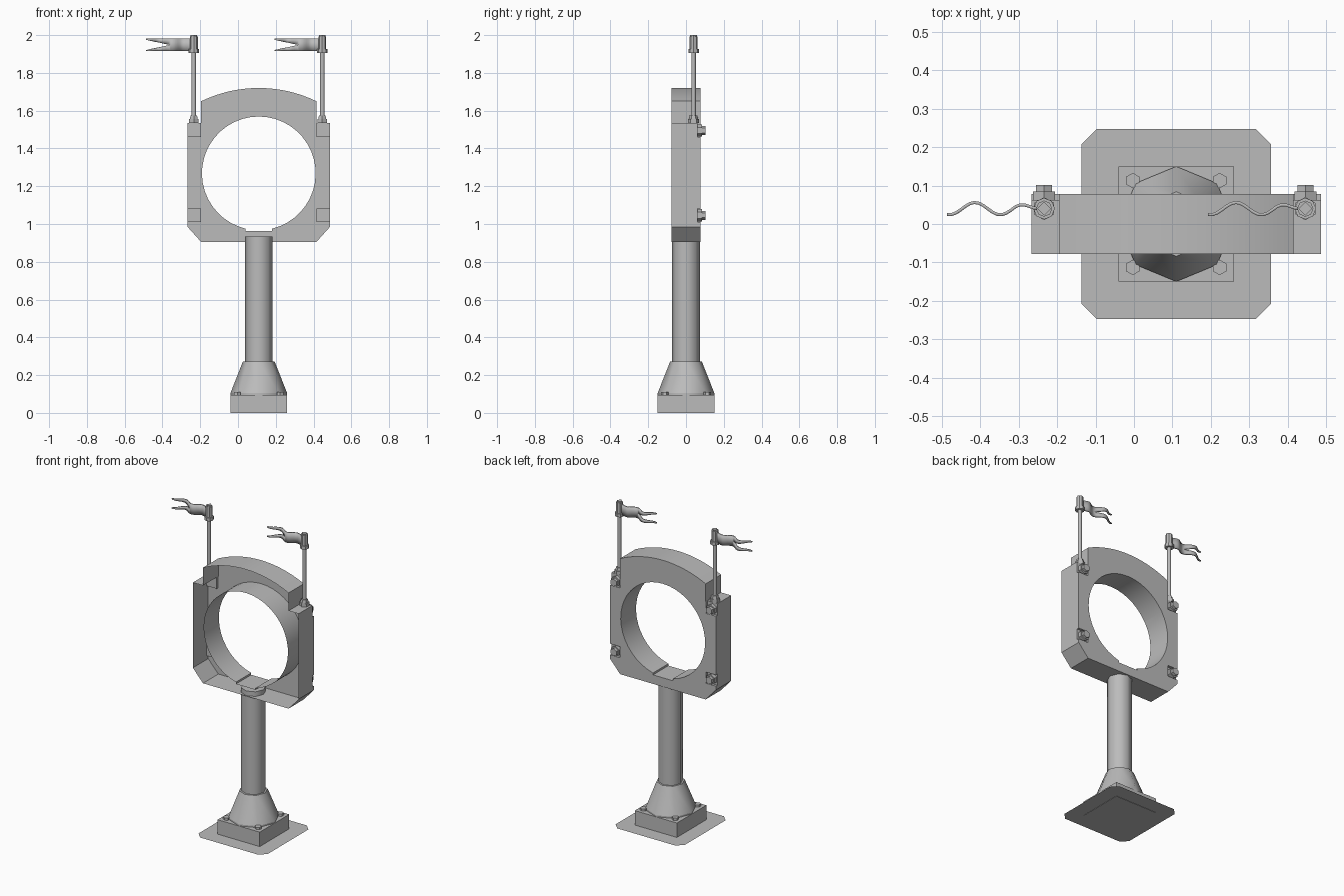
import bpy, bmesh
from math import sin, cos, pi, radians, sqrt
from mathutils import Matrix, Vector

if "Cube" in bpy.data.objects:
    bpy.data.objects.remove(bpy.data.objects["Cube"], do_unlink=True)

CX = 0.11            # axis of the column and ring
HALF = 0.078         # half depth of the frame
POST_X = (-0.234, 0.446)

grey = bpy.data.materials.new("plain_grey")
grey.use_nodes = True
grey.diffuse_color = (0.5, 0.5, 0.5, 1)
grey.node_tree.nodes["Principled BSDF"].inputs["Base Color"].default_value = (0.5, 0.5, 0.5, 1)


def finish(bm, name, smooth=None):
    bmesh.ops.recalc_face_normals(bm, faces=bm.faces)
    mesh = bpy.data.meshes.new(name)
    bm.to_mesh(mesh)
    bm.free()
    mesh.materials.append(grey)
    obj = bpy.data.objects.new(name, mesh)
    bpy.context.collection.objects.link(obj)
    if smooth:
        smooth_object(obj, smooth)
    return obj


def smooth_object(obj, angle):
    bpy.ops.object.select_all(action='DESELECT')
    obj.select_set(True)
    bpy.context.view_layer.objects.active = obj
    bpy.ops.object.shade_smooth_by_angle(angle=radians(angle))


def prism(name, profile, y0, y1):
    """Extrude an x/z outline along y."""
    bm = bmesh.new()
    face = bm.faces.new([bm.verts.new((x, y0, z)) for x, z in profile])
    new = bmesh.ops.extrude_face_region(bm, geom=[face])["geom"]
    bmesh.ops.translate(bm, vec=(0, y1 - y0, 0),
                        verts=[v for v in new if isinstance(v, bmesh.types.BMVert)])
    return finish(bm, name)


def stack(name, tiers, base, sides, turn=0, axis='Z', smooth=None):
    """Stacked cones; each tier is (bottom, top, bottom radius, top radius)."""
    bm = bmesh.new()
    for low, high, r1, r2 in tiers:
        spin = Matrix.Rotation(turn, 4, 'Z')
        tilt = Matrix.Rotation(-pi / 2, 4, 'X') if axis == 'Y' else Matrix()
        place = Matrix.Translation(base) @ tilt @ Matrix.Translation((0, 0, (low + high) / 2)) @ spin
        bmesh.ops.create_cone(bm, cap_ends=True, segments=sides, radius1=r1, radius2=r2,
                              depth=high - low, matrix=place)
    return finish(bm, name, smooth)


def box(name, low, high):
    bm = bmesh.new()
    low, high = Vector(low), Vector(high)
    bmesh.ops.create_cube(bm, size=1, matrix=Matrix.Translation((low + high) / 2)
                          @ Matrix.Diagonal((*(high - low), 1)))
    return finish(bm, name)


def cut(target, cutter):
    mod = target.modifiers.new("cut", 'BOOLEAN')
    mod.operation, mod.solver, mod.object = 'DIFFERENCE', 'EXACT', cutter
    bpy.context.view_layer.objects.active = target
    bpy.ops.object.modifier_apply(modifier=mod.name)
    bpy.data.objects.remove(cutter, do_unlink=True)


# Ground plate with clipped corners
half, clip = 0.247, 0.04
bm = bmesh.new()
corners = []
for sx, sy in ((1, 1), (-1, 1), (-1, -1), (1, -1)):
    pair = [(sx * half, sy * (half - clip)), (sx * (half - clip), sy * half)]
    corners += pair if sx * sy > 0 else pair[::-1]
bm.faces.new([bm.verts.new((CX + x, y, 0.002)) for x, y in corners])
finish(bm, "ground_plate")

# Base block, bolts, flared foot and column
box("base_block", (CX - 0.15, -0.15, 0), (CX + 0.15, 0.15, 0.095))
for sx in (-1, 1):
    for sy in (-1, 1):
        stack("base_bolt", [(0.095, 0.11, 0.02, 0.02)],
              (CX + sx * 0.113, sy * 0.113, 0), 6)
stack("flared_foot", [(0.095, 0.105, 0.15, 0.15), (0.105, 0.272, 0.15, 0.084)],
      (CX, 0, 0), 8, smooth=50)
stack("column", [(0.27, 0.935, 0.073, 0.073)], (CX, 0, 0), 8, smooth=50)

# Frame outline: clipped lower corners, shoulders and arched crown
w, shoulder = 0.377, 0.305
rise, crown = 0.07, 1.72
radius = (shoulder ** 2 + rise ** 2) / (2 * rise)
outline = [(-shoulder, 0.905), (shoulder, 0.905), (w, 0.985), (w, 1.535), (shoulder, 1.535)]
for i in range(17):
    x = shoulder * (1 - i / 8)
    outline.append((x, crown - radius + sqrt(radius ** 2 - x * x)))
outline += [(-shoulder, 1.535), (-w, 1.535), (-w, 0.985)]
frame = prism("ring_frame", [(CX + x, z) for x, z in outline], -HALF, HALF)

# Round opening with a flat seat at the bottom
R, hole_z, gap = 0.301, 1.268, radians(13.5)
opening = []
for i in range(41):
    a = -pi / 2 + gap + (2 * pi - 2 * gap) * i / 40
    opening.append((CX + R * cos(a), hole_z + R * sin(a)))
opening += [(CX + s * R * sin(gap), 0.963) for s in (-1, 1)]
cut(frame, prism("opening_cutter", opening, -0.2, 0.2))

# Corner recesses in the back, each holding a bolt
for x in POST_X:
    side = 1 if x > CX else -1
    edges = sorted((CX + side * 0.302, CX + side * 0.45))
    for low, high in ((1.46, 1.6), (1.01, 1.082)):
        if high > 1.5:
            edges = sorted((CX + side * (shoulder + 0.0005), CX + side * 0.45))
        cut(frame, box("recess_cutter", (edges[0], 0.062, low), (edges[1], 0.15, high)))
    for z in (1.495, 1.046):
        stack("back_bolt", [(0.062, 0.084, 0.033, 0.033), (0.084, 0.102, 0.024, 0.024)],
              (x, 0, z), 6, axis='Y')

# Open the front so the frame is a hollow shell
bm = bmesh.new()
bm.from_mesh(frame.data)
front = [f for f in bm.faces if all(abs(v.co.y + HALF) < 1e-4 for v in f.verts)]
bmesh.ops.delete(bm, geom=front, context='FACES')
bm.to_mesh(frame.data)
bm.free()
smooth_object(frame, 25)


def pennant(x0):
    """Wavy swallow-tailed flag flying towards -x."""
    bm = bmesh.new()
    steps, length, notch = 20, 0.238, 0.46
    rows = {1: [], -1: [], 0: []}
    for i in range(steps + 1):
        t = i / steps
        x = x0 - 0.015 - length * t
        y = 0.04 + 0.016 * sin(t * 3.6 * pi) * min(1, 4 * t)
        split = max(0, (t - notch) / (1 - notch))
        for side in rows:
            reach = 0.033 if side else 0
            top = bm.verts.new((x, y, 1.948 + side * reach))
            inner = bm.verts.new((x, y, 1.948 + side * 0.027 * split))
            rows[side].append((top, inner))
    for side in (1, -1):
        for (a, b), (c, d) in zip(rows[side], rows[side][1:]):
            bm.faces.new((a, b, d, c))
    bmesh.ops.delete(bm, geom=[v for v in bm.verts if not v.link_faces], context='VERTS')
    bmesh.ops.remove_doubles(bm, verts=bm.verts, dist=0.0005)
    flag = finish(bm, "pennant", 60)
    solid = flag.modifiers.new("thickness", 'SOLIDIFY')
    solid.thickness, solid.offset = 0.008, 0


# Flag poles with stepped collars, and their pennants
for x in POST_X:
    foot = (x, 0.04, 0)
    stack("pole_socket", [(1.535, 1.556, 0.03, 0.03), (1.556, 1.575, 0.024, 0.02)], foot, 6)
    stack("flag_pole", [(1.57, 1.91, 0.012, 0.012)], foot, 8, smooth=50)
    stack("pole_collar", [(1.905, 1.926, 0.028, 0.028), (1.926, 1.993, 0.021, 0.021)], foot, 8)
    stack("pole_tip", [(1.993, 2.0, 0.018, 0.018)], foot, 4)
    pennant(x)
